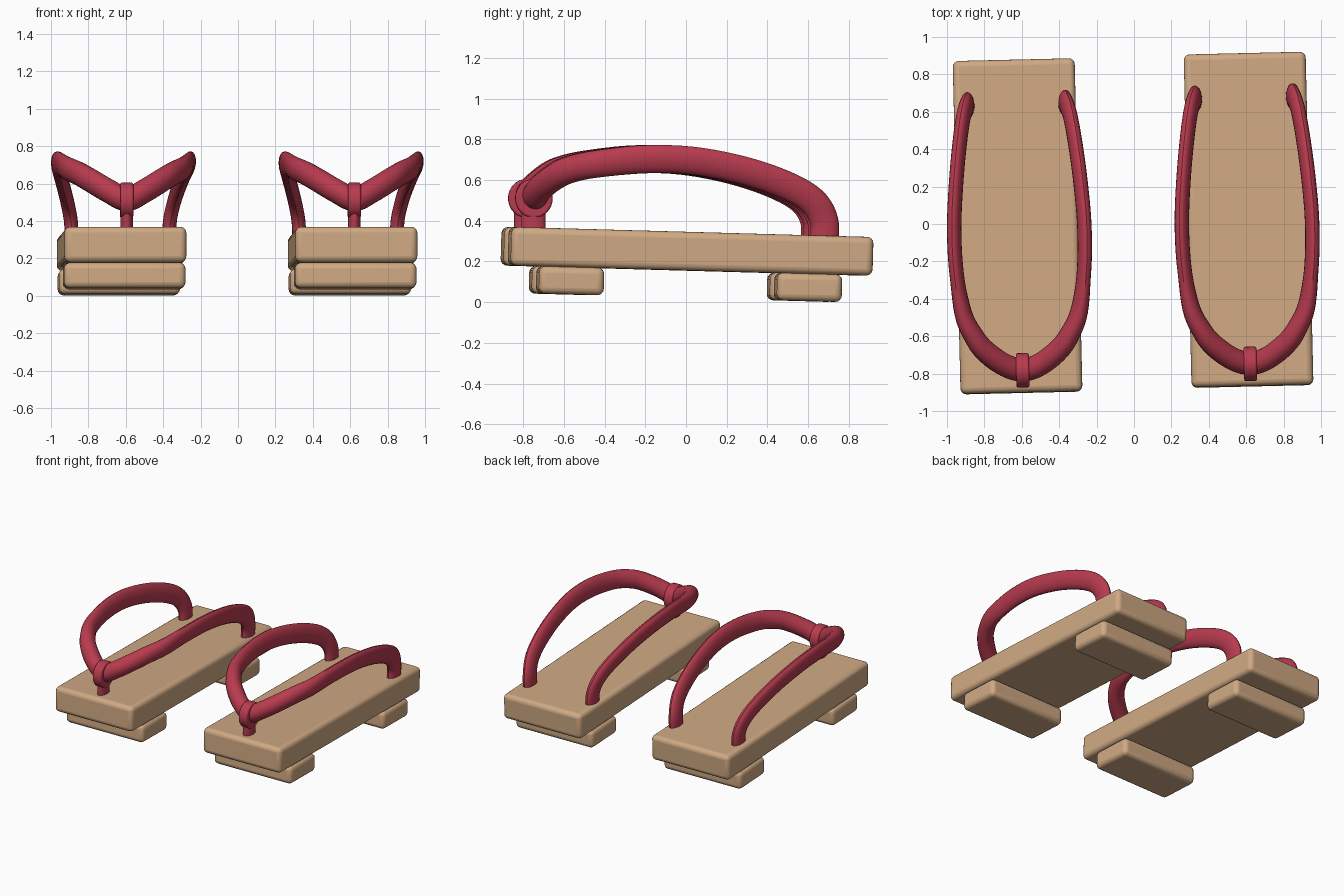
import bpy, bmesh
from math import sin, cos, pi
from mathutils import Matrix, Vector

cube = bpy.data.objects.get("Cube")
if cube:
    bpy.data.objects.remove(cube)


def material(name, rgb):
    m = bpy.data.materials.new(name)
    m.use_nodes = True
    m.diffuse_color = (*rgb, 1)
    m.node_tree.nodes["Principled BSDF"].inputs["Base Color"].default_value = (*rgb, 1)
    return m


WOOD = material("light_wood", (0.63, 0.40, 0.23))
RED = material("red_fabric", (0.48, 0.044, 0.078))
YAW, TILT = 0.0236, -0.028


def finish(bm, name, mat, matrix, bevel=0, mirror=False):
    bmesh.ops.recalc_face_normals(bm, faces=bm.faces)
    mesh = bpy.data.meshes.new(name)
    bm.to_mesh(mesh)
    bm.free()
    mesh.materials.append(mat)
    ob = bpy.data.objects.new(name, mesh)
    bpy.context.collection.objects.link(ob)
    ob.matrix_world = matrix
    if mirror:
        ob.modifiers.new("Mirror", 'MIRROR')
    if bevel:
        b = ob.modifiers.new("Bevel", 'BEVEL')
        b.width, b.segments, b.limit_method = bevel, 4, 'ANGLE'
    bpy.ops.object.select_all(action='DESELECT')
    ob.select_set(True)
    bpy.context.view_layer.objects.active = ob
    bpy.ops.object.shade_smooth_by_angle()
    return ob


def block(name, size, centre, matrix):
    bm = bmesh.new()
    bmesh.ops.create_cube(bm, size=1)
    bmesh.ops.scale(bm, vec=size, verts=bm.verts)
    bmesh.ops.translate(bm, vec=centre, verts=bm.verts)
    finish(bm, name, WOOD, matrix, 0.032)


def cylinder(name, matrix, local, depth, bevel=0):
    bm = bmesh.new()
    bmesh.ops.create_cone(bm, cap_ends=True, segments=32, radius1=1, radius2=1, depth=depth)
    bm.transform(local)
    finish(bm, name, RED, matrix, bevel)


# One arm of the strap, from the heel end to the toe
ARM = [Vector(p) for p in (
    (.26, .65, .28), (.265, .65, .40), (.285, .59, .50), (.308, .45, .58),
    (.332, .24, .65), (.348, .0, .695), (.342, -.23, .702), (.31, -.46, .68),
    (.255, -.585, .655), (.195, -.665, .62), (.095, -.74, .56), (0, -.768, .515))]


def smooth_path(pts, steps=5):
    # Mirror the neighbour past the toe so both arms join without a kink
    tail = Vector((-pts[-2].x, pts[-2].y, pts[-2].z))
    p = [2 * pts[0] - pts[1]] + pts + [tail]
    out = []
    for i in range(1, len(p) - 2):
        a, b, c, d = p[i - 1:i + 3]
        for s in range(steps):
            t = s / steps
            out.append(0.5 * (2 * b + (c - a) * t + (2 * a - 5 * b + 4 * c - d) * t * t
                              + (3 * b - a - 3 * c + d) * t ** 3))
    return out + [pts[-1]]


def strap(name, matrix):
    path = smooth_path(ARM)
    bm = bmesh.new()
    side, rings, n = Vector((1, 0, 0)), [], 20
    for i, p in enumerate(path):
        t = (path[min(i + 1, len(path) - 1)] - path[max(i - 1, 0)]).normalized()
        side = (side - t * side.dot(t)).normalized()
        up = t.cross(side)
        # Flat oval section that grows rounder towards the toe
        f = min(1, max(0, (-p.y - 0.3) / 0.4))
        w, h = 0.037 + 0.023 * f, 0.07 - 0.005 * f
        ring = [p + side * w * cos(2 * pi * k / n) + up * h * sin(2 * pi * k / n)
                for k in range(n)]
        if i == len(path) - 1:
            for v in ring:
                v.x = 0
        rings.append([bm.verts.new(v) for v in ring])
    for a, b in zip(rings, rings[1:]):
        for k in range(n):
            bm.faces.new((a[k], a[(k + 1) % n], b[(k + 1) % n], b[k]))
    bm.faces.new(rings[0])
    finish(bm, name, RED, matrix, mirror=True)


def sandal(side, x, y, shift):
    base = Matrix.Translation((x, y, 0)) @ Matrix.Rotation(YAW, 4, 'Z')
    wood = base @ Matrix.Translation((0, 0, 0.25)) @ Matrix.Rotation(TILT, 4, 'X')
    cloth = base @ Matrix.Translation((shift, 0, 0))
    # Wooden sole and its two cross bars
    block(side + "_sole", (0.652, 1.78, 0.19), (0, 0, 0), wood)
    for end, by in (("front", -0.588), ("back", 0.582)):
        block(f"{side}_{end}_bar", (0.65, 0.32, 0.135), (0, by, -0.161), wood)
    # Strap, toe post and the band that ties them
    strap(side + "_strap", cloth)
    cylinder(side + "_toe_post", cloth,
             Matrix.Translation((0, -0.772, 0.38)) @ Matrix.Diagonal((0.033, 0.06, 1, 1)), 0.2)
    cylinder(side + "_toe_band", cloth,
             Matrix.Translation((0, -0.77, 0.51)) @ Matrix.Rotation(pi / 2, 4, 'Y')
             @ Matrix.Diagonal((0.096, 0.092, 1, 1)), 0.07, 0.012)


sandal("right", -0.6225, -0.0125, 0.009)
sandal("left", 0.6125, 0.0225, -0.009)
